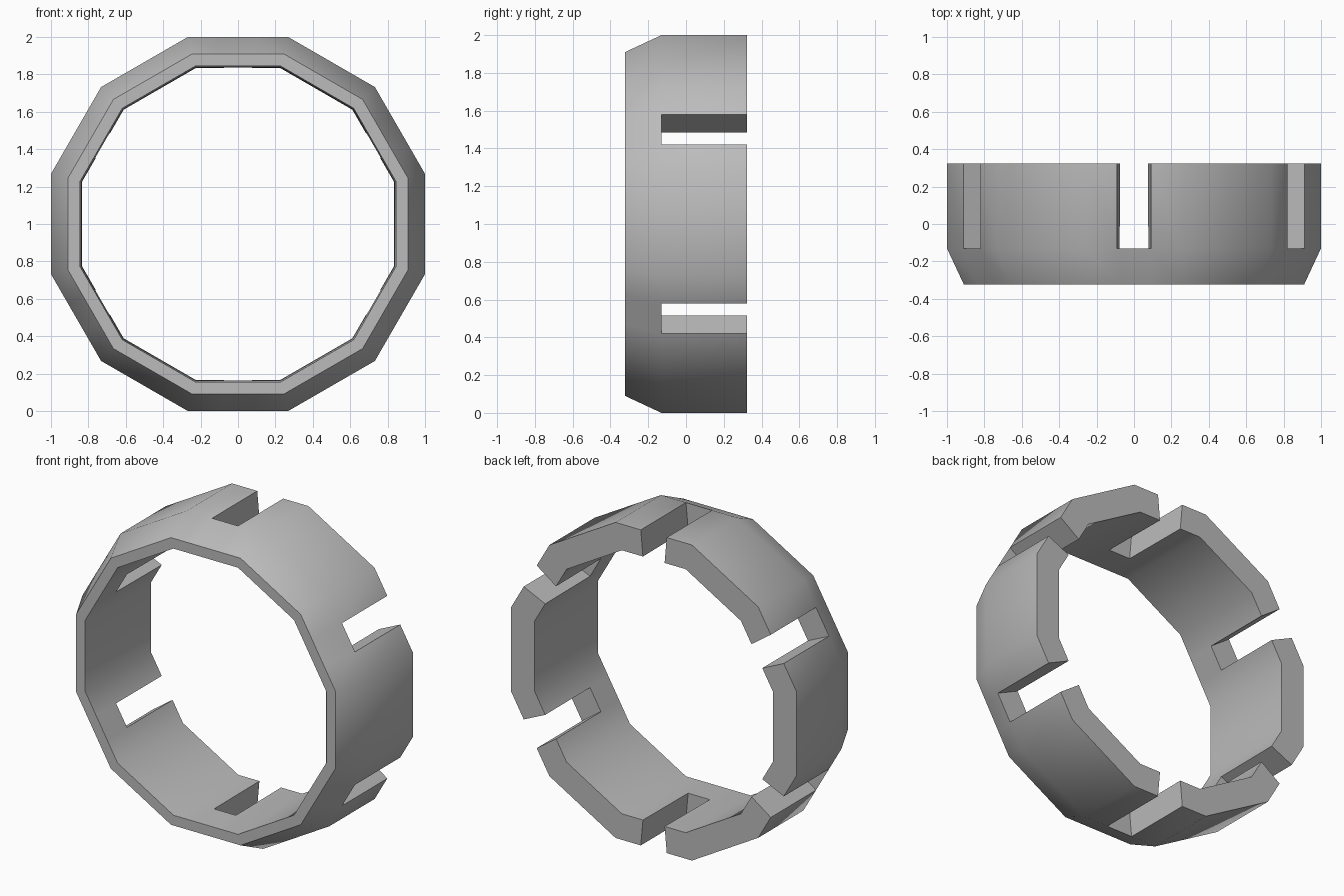
import bpy, bmesh
from math import radians, cos, sin, atan

cube = bpy.data.objects.get("Cube")
if cube:
    bpy.data.objects.remove(cube)

# Plain grey material
grey = bpy.data.materials.new("mid_grey")
grey.use_nodes = True
colour = (0.5, 0.5, 0.5, 1)
grey.diffuse_color = colour
grey.node_tree.nodes["Principled BSDF"].inputs["Base Color"].default_value = colour

# Cross-section as (apothem, y): front rim, bevel, outer wall, back rim, inner wall
FRONT, SLOT, BACK = -0.323, -0.13, 0.323
profile = [(0.91, FRONT), (1.0, SLOT), (1.0, BACK),
           (0.835, BACK), (0.838, SLOT), (0.845, FRONT)]
half_slot = atan(0.091)
corner = radians(15)

bm = bmesh.new()


def station(side, offset):
    """One copy of the cross-section on a flat side, at an angle from its middle."""
    a, stretch = side + offset, 1 / cos(offset)
    return [bm.verts.new((r * stretch * cos(a), y, 1 + r * stretch * sin(a)))
            for r, y in profile]


# Six slotted sides alternate with six plain ones
stations = []
for k in range(6):
    for offset in (-corner, -half_slot, half_slot, corner):
        stations.append(station(radians(30 + 60 * k), offset))

n = len(profile)
for i, a in enumerate(stations):
    b = stations[(i + 1) % len(stations)]
    if i % 4 == 1:
        # Slot: keep the front band, close its floor and the two side walls
        for j, k in ((0, 1), (1, 4), (4, 5), (5, 0)):
            bm.faces.new((a[j], a[k], b[k], b[j]))
        for s in (a, b):
            bm.faces.new(s[1:5])
    else:
        for j in range(n):
            k = (j + 1) % n
            bm.faces.new((a[j], a[k], b[k], b[j]))

bmesh.ops.recalc_face_normals(bm, faces=bm.faces)
mesh = bpy.data.meshes.new("slotted_ring")
bm.to_mesh(mesh)
bm.free()
mesh.materials.append(grey)
ring = bpy.data.objects.new("slotted_ring", mesh)
bpy.context.collection.objects.link(ring)

# Smooth walls, crisp rims and slots
bpy.ops.object.select_all(action='DESELECT')
ring.select_set(True)
bpy.context.view_layer.objects.active = ring
bpy.ops.object.shade_smooth_by_angle(angle=radians(40))
